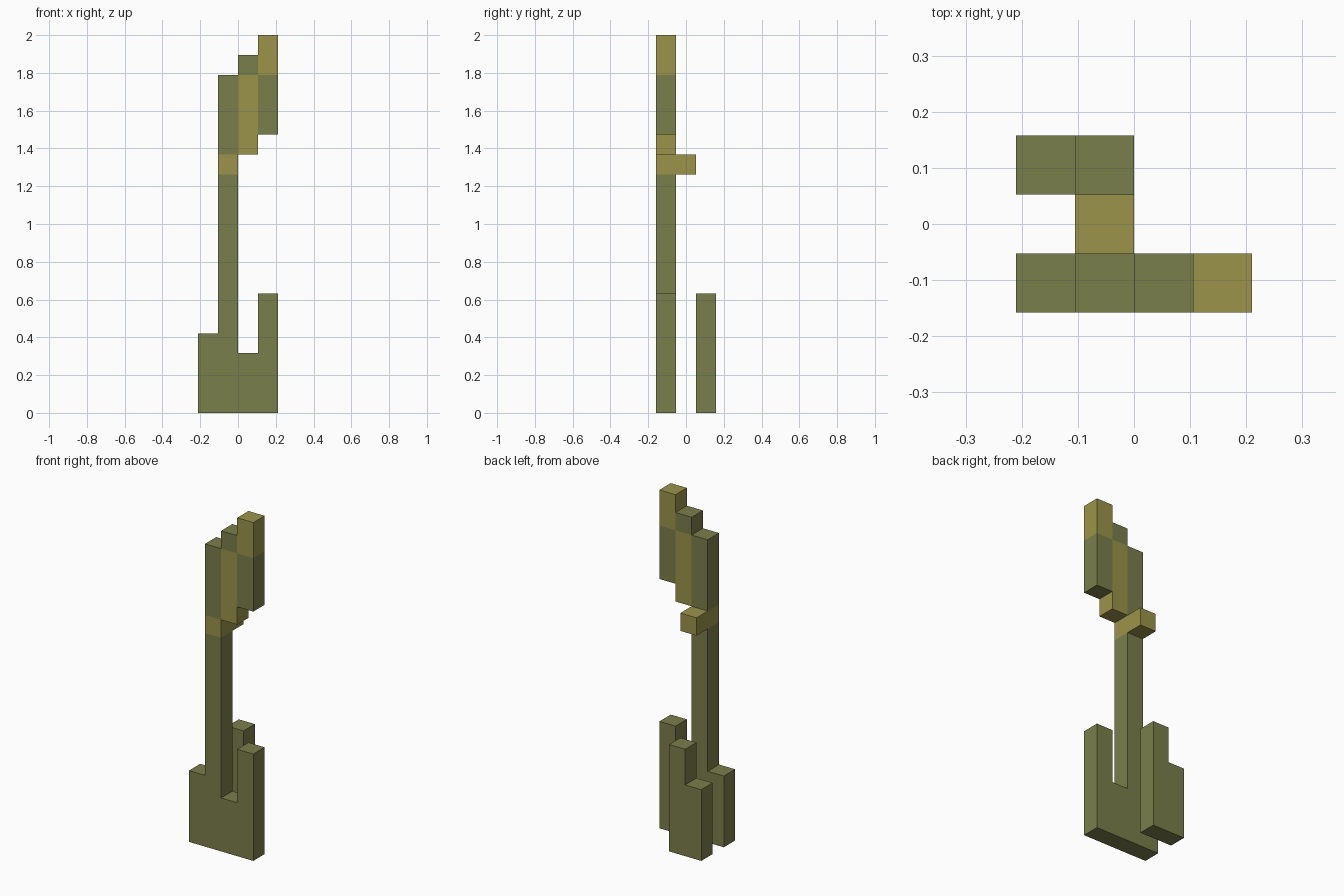
import bpy
import bmesh
from mathutils import Vector

if "Cube" in bpy.data.objects:
    bpy.data.objects.remove(bpy.data.objects["Cube"])

U = 2 / 19  # one block


def material(name, rgb):
    m = bpy.data.materials.new(name)
    m.diffuse_color = (*rgb, 1)
    m.use_nodes = True
    m.node_tree.nodes["Principled BSDF"].inputs["Base Color"].default_value = m.diffuse_color
    return m


GREEN, GOLD = 0, 1
MATERIALS = [material("olive green", (0.195, 0.209, 0.069)),
             material("dull gold", (0.328, 0.296, 0.069))]

# corner loops of a unit cube's sides, keyed by outward direction
SIDES = {
    (1, 0, 0): [(1, 0, 0), (1, 1, 0), (1, 1, 1), (1, 0, 1)],
    (-1, 0, 0): [(0, 0, 0), (0, 0, 1), (0, 1, 1), (0, 1, 0)],
    (0, 1, 0): [(0, 1, 0), (0, 1, 1), (1, 1, 1), (1, 1, 0)],
    (0, -1, 0): [(0, 0, 0), (1, 0, 0), (1, 0, 1), (0, 0, 1)],
    (0, 0, 1): [(0, 0, 1), (1, 0, 1), (1, 1, 1), (0, 1, 1)],
    (0, 0, -1): [(0, 0, 0), (0, 1, 0), (1, 1, 0), (1, 0, 0)],
}


def block_part(name, columns):
    """Join block columns (x, y, bottom, top, colour) into one outer skin."""
    cells = {(x, y, z): c for x, y, z0, z1, c in columns for z in range(z0, z1)}
    bm = bmesh.new()
    for cell, colour in cells.items():
        for direction, corners in SIDES.items():
            if tuple(a + b for a, b in zip(cell, direction)) in cells:
                continue
            verts = []
            for corner in corners:
                p = Vector(cell) + Vector(corner)
                verts.append(bm.verts.new(((p.x - 2) * U, (p.y - 1.5) * U, p.z * U)))
            bm.faces.new(verts).material_index = colour
    bmesh.ops.remove_doubles(bm, verts=bm.verts, dist=1e-4)
    # merge flat areas of one colour
    bmesh.ops.dissolve_limit(bm, angle_limit=0.01, verts=bm.verts, edges=bm.edges,
                             delimit={'MATERIAL'})
    mesh = bpy.data.meshes.new(name)
    bm.to_mesh(mesh)
    bm.free()
    for m in MATERIALS:
        mesh.materials.append(m)
    obj = bpy.data.objects.new(name, mesh)
    bpy.context.collection.objects.link(obj)
    return obj


# front base, tall stem, gold joint with its rear peg, and stepped head
block_part("front_stem_and_head", [
    (0, 0, 0, 4, GREEN),
    (1, 0, 0, 12, GREEN),
    (2, 0, 0, 3, GREEN),
    (3, 0, 0, 6, GREEN),
    (1, 0, 12, 13, GOLD),
    (1, 1, 12, 13, GOLD),
    (1, 0, 13, 17, GREEN),
    (2, 0, 13, 17, GOLD),
    (2, 0, 17, 18, GREEN),
    (3, 0, 14, 17, GREEN),
    (3, 0, 17, 19, GOLD),
])

# separate stepped slab at the back
block_part("rear_base", [
    (0, 2, 0, 4, GREEN),
    (1, 2, 0, 6, GREEN),
])
